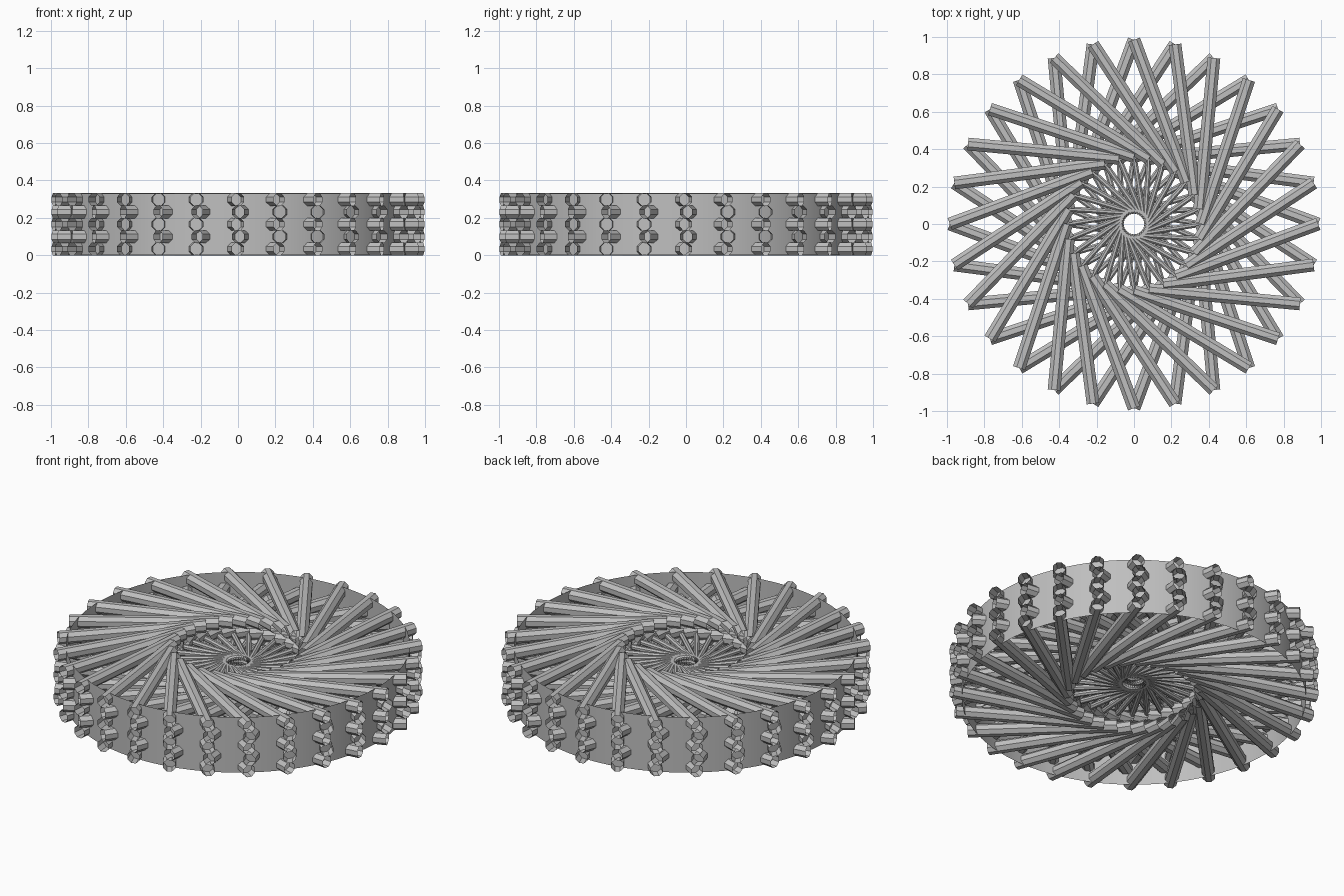
import bpy
import bmesh
from math import pi, cos, sin
from mathutils import Vector

cube = bpy.data.objects.get("Cube")
if cube:
    bpy.data.objects.remove(cube)

HEIGHT = 0.33
LAYERS = 5
COUNT = 28
SIDES = 8
TWIST = 4 * 2 * pi / COUNT

grey = bpy.data.materials.new("plain grey")
grey.use_nodes = True
colour = (0.52, 0.52, 0.52, 1)
grey.diffuse_color = colour
grey.node_tree.nodes["Principled BSDF"].inputs["Base Color"].default_value = colour


def finish(name, bm):
    mesh = bpy.data.meshes.new(name)
    bm.to_mesh(mesh)
    bm.free()
    mesh.materials.append(grey)
    obj = bpy.data.objects.new(name, mesh)
    bpy.context.collection.objects.link(obj)


def polar(radius, angle, z):
    return Vector((radius * cos(angle), radius * sin(angle), z))


def add_tube(bm, start, end, radius):
    """Open eight-sided tube with a flat top, running between two points."""
    side = (end - start).normalized().cross(Vector((0, 0, 1)))
    rings = []
    for centre in (start, end):
        ring = []
        for i in range(SIDES):
            a = (i + 0.5) * 2 * pi / SIDES
            offset = side * cos(a) + Vector((0, 0, sin(a)))
            ring.append(bm.verts.new(centre + radius * offset))
        rings.append(ring)
    for i in range(SIDES):
        j = (i + 1) % SIDES
        bm.faces.new((rings[0][j], rings[0][i], rings[1][i], rings[1][j]))


def tube_stack(name, outer, inner, pitch):
    """Layers of tubes, swirling in alternate directions."""
    radius = pitch / 2 / cos(pi / SIDES) * 1.03
    for n in range(LAYERS):
        z = HEIGHT / 2 + pitch * (n - (LAYERS - 1) / 2)
        twist = -TWIST if n % 2 == 0 else TWIST
        bm = bmesh.new()
        for k in range(COUNT):
            a = 2 * pi * k / COUNT
            add_tube(bm, polar(outer, a, z), polar(inner, a + twist, z), radius)
        bmesh.ops.recalc_face_normals(bm, faces=bm.faces)
        finish(f"{name}_{n + 1}", bm)


# Large outer swirl, and a thinner, lower swirl inside it
tube_stack("outer_beams", 0.985, 0.36, HEIGHT / LAYERS)
tube_stack("inner_beams", 0.36, 0.065, 0.028)

# Thin open wall round the rim
bm = bmesh.new()
bmesh.ops.create_cone(bm, cap_ends=False, segments=96, radius1=0.93, radius2=0.93,
                      depth=HEIGHT)
bmesh.ops.translate(bm, verts=bm.verts, vec=(0, 0, HEIGHT / 2))
for face in bm.faces:
    face.smooth = True
finish("rim_wall", bm)
